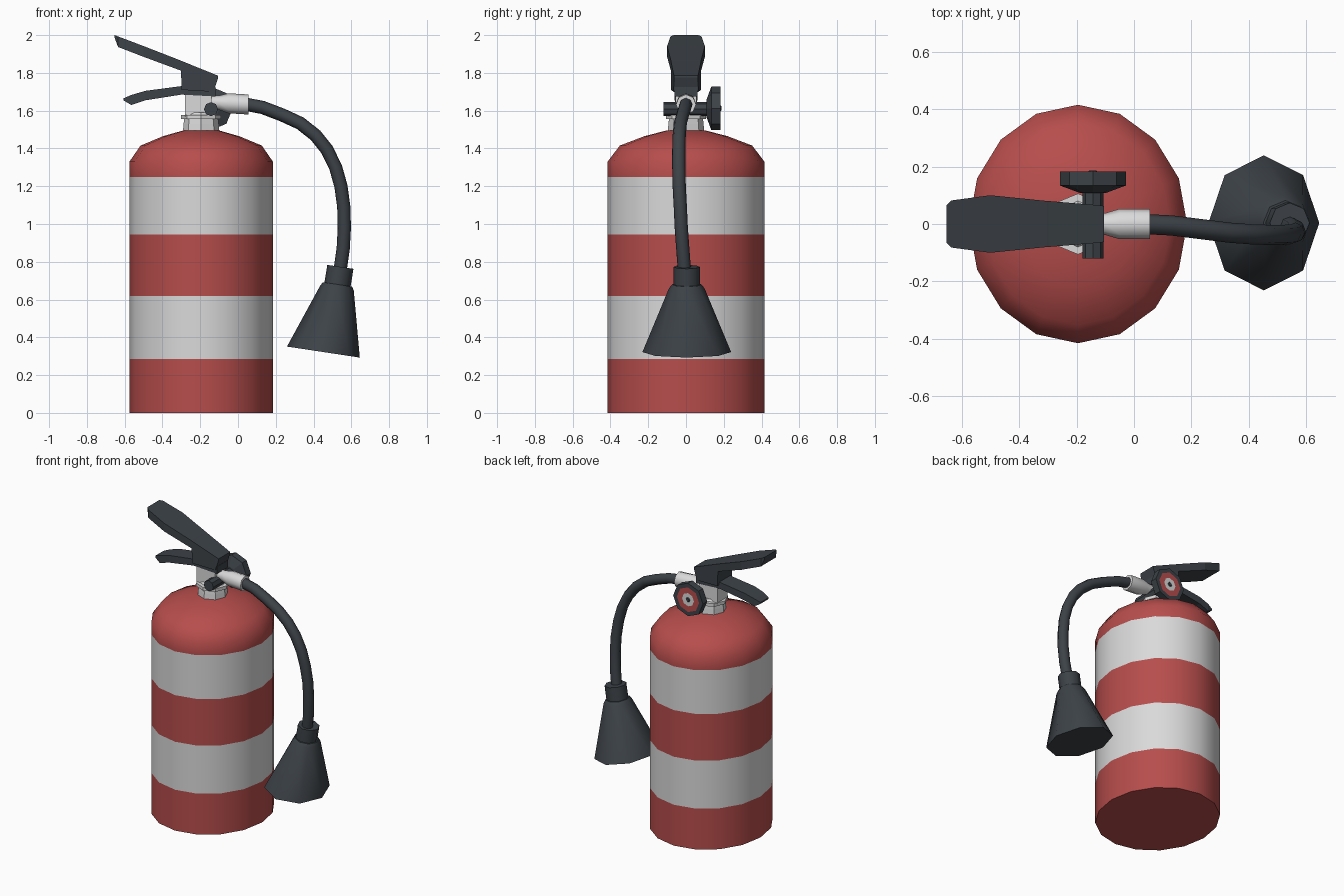
import bpy
import bmesh
from math import cos, sin, tau, radians
from mathutils import Vector

if "Cube" in bpy.data.objects:
    bpy.data.objects.remove(bpy.data.objects["Cube"])


def material(name, rgb):
    m = bpy.data.materials.new(name)
    m.use_nodes = True
    m.diffuse_color = (*rgb, 1)
    m.node_tree.nodes["Principled BSDF"].inputs["Base Color"].default_value = (*rgb, 1)
    return m


RED = material("red paint", (0.47, 0.075, 0.072))
WHITE = material("off white", (0.70, 0.70, 0.70))
DARK = material("dark rubber", (0.046, 0.055, 0.064))
X, Y, Z = Vector((1, 0, 0)), Vector((0, 1, 0)), Vector((0, 0, 1))


def smooth(ob, angle):
    bpy.ops.object.select_all(action="DESELECT")
    ob.select_set(True)
    bpy.context.view_layer.objects.active = ob
    bpy.ops.object.shade_smooth_by_angle(angle=radians(angle))


def skin(name, rings, mats, bands=None, angle=None):
    """Bridge closed rings of points, cap both ends, colour each band."""
    bm = bmesh.new()
    loops = [[bm.verts.new(p) for p in ring] for ring in rings]
    n = len(loops[0])
    for k, (a, b) in enumerate(zip(loops, loops[1:])):
        for i in range(n):
            j = (i + 1) % n
            f = bm.faces.new((a[i], a[j], b[j], b[i]))
            f.material_index = bands[k] if bands else 0
    bm.faces.new(loops[0][::-1]).material_index = bands[0] if bands else 0
    bm.faces.new(loops[-1]).material_index = bands[-1] if bands else 0
    bmesh.ops.recalc_face_normals(bm, faces=bm.faces)
    me = bpy.data.meshes.new(name)
    bm.to_mesh(me)
    bm.free()
    for m in mats:
        me.materials.append(m)
    ob = bpy.data.objects.new(name, me)
    bpy.context.collection.objects.link(ob)
    if angle:
        smooth(ob, angle)
    return ob


def oval(centre, ru, rv, u, v, sides):
    return [Vector(centre) + u * ru * cos(tau * i / sides) + v * rv * sin(tau * i / sides)
            for i in range(sides)]


def lathe(name, start, axis, u, v, profile, mats, sides=8, bands=None, angle=None):
    """Turned part: profile is (distance along axis, radius)."""
    rings = [oval(Vector(start) + axis * d, r, r, u, v, sides) for d, r in profile]
    return skin(name, rings, mats, bands, angle)


def lever(name, stations):
    """Bar along x with stations (x, top, bottom, half width)."""
    rings = [[(x, -w, b), (x, w, b), (x, w, t), (x, -w, t)] for x, t, b, w in stations]
    return skin(name, rings, [DARK])


# Tank with painted stripes and rounded shoulder
tank = [(0, 1), (0.285, 1), (0.62, 1), (0.945, 1), (1.25, 1), (1.33, 1),
        (1.415, 0.845), (1.465, 0.53), (1.495, 0.25)]
skin("tank", [oval((-0.195, 0, z), 0.38 * r, 0.415 * r, X, Y, 16) for z, r in tank],
     [RED, WHITE], [0, 1, 0, 1, 0, 0, 0, 0], 40)

# Neck, collar and valve body
lathe("neck", (-0.195, 0, 1.47), Z, X, Y,
      [(0, 0.098), (0.06, 0.093), (0.085, 0.09), (0.085, 0.106), (0.107, 0.106), (0.107, 0.08), (0.12, 0.07)],
      [WHITE])
skin("valve_body", [[(x, y, z) for x, y in ((-0.28, -0.055), (-0.14, -0.055), (-0.14, 0.055), (-0.28, 0.055))]
                    for z in (1.57, 1.70)], [WHITE])

# Carrying handle and squeeze lever
lever("carry_handle", [(-0.653, 2.0, 1.985, 0.065), (-0.635, 1.993, 1.937, 0.082),
                       (-0.5, 1.942, 1.885, 0.1), (-0.302, 1.865, 1.812, 0.08),
                       (-0.298, 1.863, 1.71, 0.08), (-0.13, 1.795, 1.70, 0.066),
                       (-0.105, 1.785, 1.775, 0.063)])
lever("squeeze_lever", [(-0.607, 1.665, 1.655, 0.045), (-0.565, 1.683, 1.63, 0.055),
                        (-0.49, 1.705, 1.655, 0.06), (-0.3, 1.73, 1.685, 0.06),
                        (-0.12, 1.725, 1.675, 0.06)])

# Cross pin and pressure gauge, facing the back
lathe("cross_pin", (-0.143, -0.12, 1.608), Y, X, Z, [(0, 0.037), (0.235, 0.037)], [DARK])
lathe("pressure_gauge", (-0.143, 0.108, 1.612), Y, X, Z,
      [(0, 0.045), (0.026, 0.115), (0.074, 0.115), (0.074, 0.086), (0.074, 0.046),
       (0.074, 0.016), (0.079, 0.012)],
      [DARK, RED, WHITE], bands=[0, 0, 0, 1, 2, 0])

# Hose connector
lathe("hose_connector", (-0.15, 0, 1.645), Vector((1, 0, -0.06)), Y, Z,
      [(0, 0.036), (0.05, 0.038), (0.1, 0.053), (0.205, 0.053)], [WHITE], angle=50)

# Hose
path = [(0.03, 0, 1.636), (0.13, -0.005, 1.617), (0.235, -0.018, 1.577), (0.33, -0.03, 1.533),
        (0.41, -0.036, 1.47), (0.47, -0.038, 1.395), (0.517, -0.038, 1.30), (0.545, -0.036, 1.20),
        (0.56, -0.03, 1.09), (0.563, -0.025, 0.98), (0.557, -0.017, 0.87), (0.54, -0.008, 0.75)]
curve = bpy.data.curves.new("hose", "CURVE")
curve.dimensions = "3D"
curve.bevel_depth = 0.035
curve.bevel_resolution = 2
curve.use_fill_caps = True
spline = curve.splines.new("POLY")
spline.points.add(len(path) - 1)
for point, co in zip(spline.points, path):
    point.co = (*co, 1)
curve.materials.append(DARK)
hose = bpy.data.objects.new("hose", curve)
bpy.context.collection.objects.link(hose)
bpy.ops.object.select_all(action="DESELECT")
hose.select_set(True)
bpy.context.view_layer.objects.active = hose
bpy.ops.object.convert(target="MESH")
smooth(bpy.context.view_layer.objects.active, 50)

# Discharge horn with its collar, tilted toward the tank
tilt = Vector((cos(radians(8.6)), 0, -sin(radians(8.6))))
horn = [(0.542, 0.773, 0.07, 0.07), (0.527, 0.68, 0.07, 0.07), (0.527, 0.68, 0.078, 0.078),
        (0.524, 0.66, 0.09, 0.094), (0.452, 0.322, 0.195, 0.235)]
skin("discharge_horn", [oval((x, 0.004, z), a, b, tilt, Y, 8) for x, z, a, b in horn],
     [DARK], angle=50)
